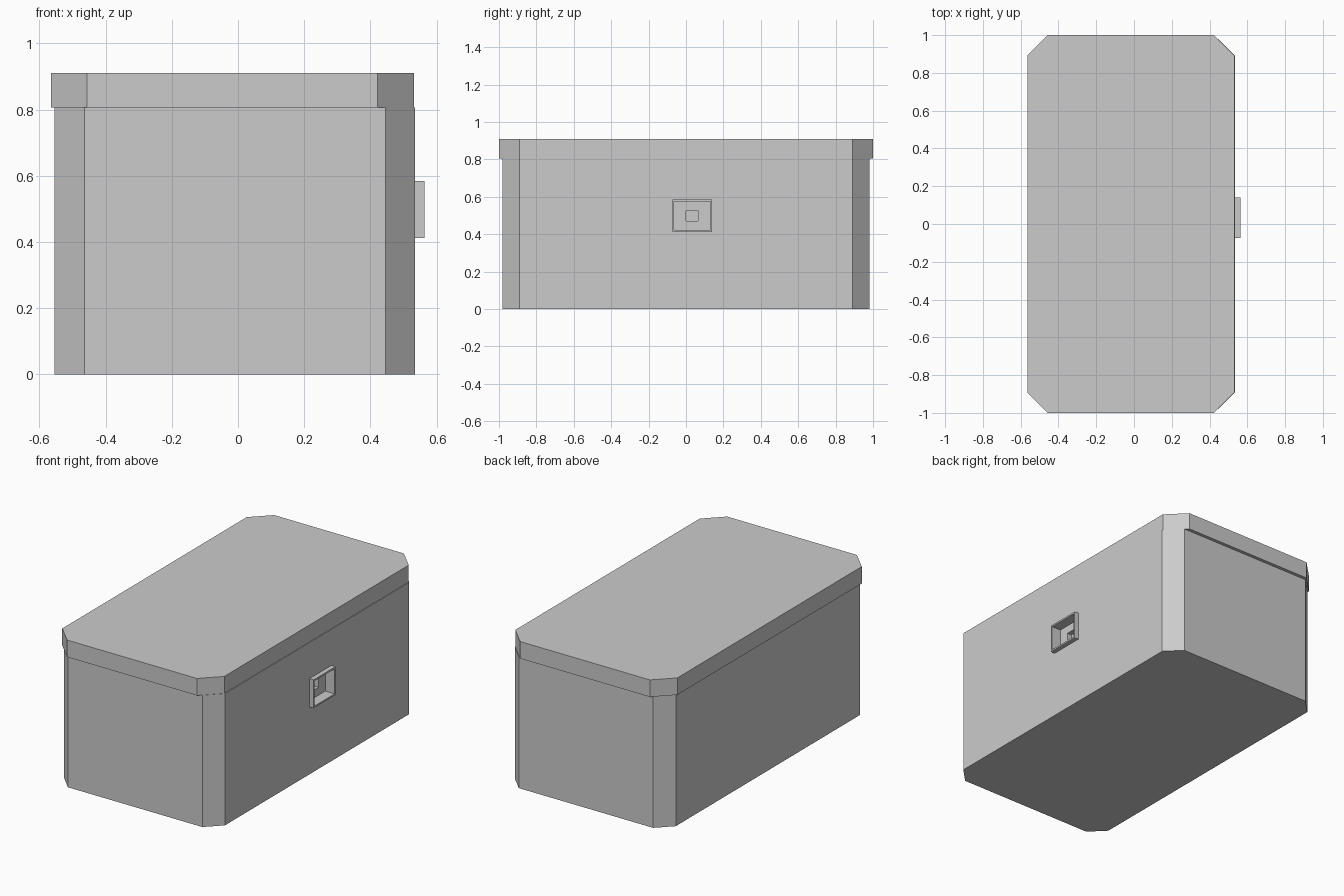
import bpy, bmesh

if "Cube" in bpy.data.objects:
    bpy.data.objects.remove(bpy.data.objects["Cube"])


def prism(name, outline, z0, z1):
    """Closed vertical prism from a counter-clockwise outline."""
    bm = bmesh.new()
    base = bm.faces.new([bm.verts.new((x, y, z0)) for x, y in outline])
    top = bmesh.ops.extrude_face_region(bm, geom=[base], use_keep_orig=True)["geom"]
    bmesh.ops.translate(bm, vec=(0, 0, z1 - z0),
                        verts=[v for v in top if isinstance(v, bmesh.types.BMVert)])
    bmesh.ops.recalc_face_normals(bm, faces=bm.faces)
    mesh = bpy.data.meshes.new(name)
    bm.to_mesh(mesh)
    bm.free()
    obj = bpy.data.objects.new(name, mesh)
    bpy.context.collection.objects.link(obj)
    return obj


def chamfered(x0, x1, hy, c):
    """Rectangle outline with four cut corners."""
    return [(x0 + c, -hy), (x1 - c, -hy), (x1, -hy + c), (x1, hy - c),
            (x1 - c, hy), (x0 + c, hy), (x0, hy - c), (x0, -hy + c)]


def box(name, x0, x1, y0, y1, z0, z1):
    return prism(name, [(x0, y0), (x1, y0), (x1, y1), (x0, y1)], z0, z1)


def cut(obj, cutter):
    mod = obj.modifiers.new("cut", "BOOLEAN")
    mod.operation = "DIFFERENCE"
    mod.solver = "EXACT"
    mod.object = cutter
    bpy.context.view_layer.objects.active = obj
    bpy.ops.object.modifier_apply(modifier=mod.name)


# Chest body and overhanging lid
body = prism("chest_body", chamfered(-0.554, 0.535, 0.98, 0.09), 0, 0.806)
prism("chest_lid", chamfered(-0.565, 0.531, 1.0, 0.109), 0.806, 0.91)

# Latch frame standing proud of the right side
frame = box("latch_frame", 0.53, 0.563, -0.073, 0.14, 0.412, 0.585)

# Recess through the frame into the body, with a small socket behind it
recess = box("recess_cutter", 0.50, 0.60, -0.063, 0.13, 0.422, 0.575)
socket = box("socket_cutter", 0.47, 0.55, 0.0, 0.065, 0.47, 0.526)
cut(frame, recess)
cut(body, recess)
cut(body, socket)
for helper in (recess, socket):
    bpy.data.objects.remove(helper)
